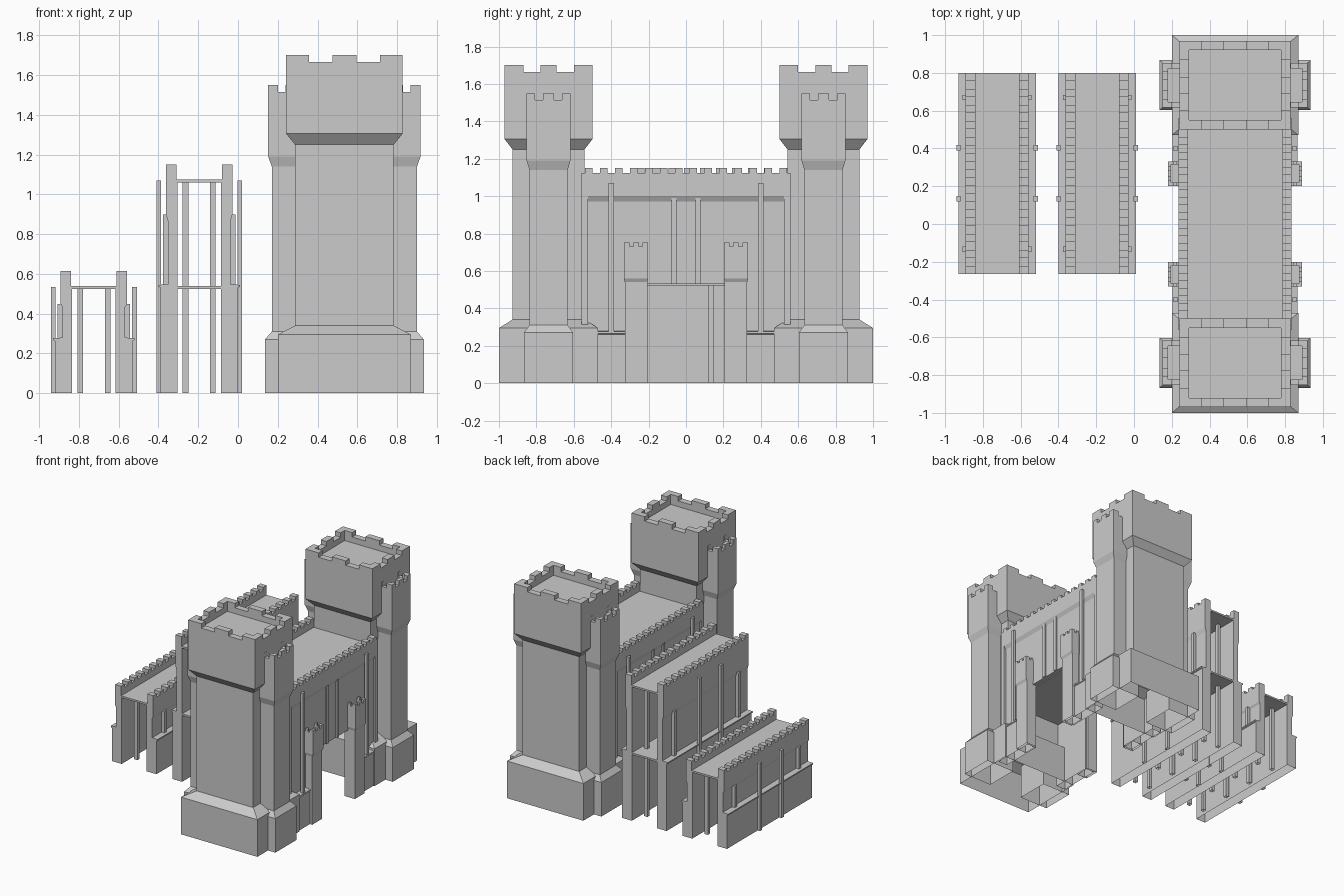
import bpy, bmesh

if "Cube" in bpy.data.objects:
    bpy.data.objects.remove(bpy.data.objects["Cube"])

stone = bpy.data.materials.new("grey stone")
stone.use_nodes = True
GREY = (0.6, 0.6, 0.6, 1)
stone.diffuse_color = GREY
stone.node_tree.nodes["Principled BSDF"].inputs["Base Color"].default_value = GREY


def finish(name, bm):
    bmesh.ops.recalc_face_normals(bm, faces=bm.faces)
    # hollow shells are open where they meet the ground
    floor = [f for f in bm.faces if all(v.co.z < 0.001 for v in f.verts)]
    bmesh.ops.delete(bm, geom=floor, context="FACES")
    mesh = bpy.data.meshes.new(name)
    bm.to_mesh(mesh)
    bm.free()
    mesh.materials.append(stone)
    ob = bpy.data.objects.new(name, mesh)
    bpy.context.collection.objects.link(ob)
    return ob


def add_box(bm, x0, x1, y0, y1, z0, z1):
    vs = bmesh.ops.create_cube(bm, size=1)["verts"]
    for v in vs:
        v.co = ((x0 + x1) / 2 + v.co.x * (x1 - x0),
                (y0 + y1) / 2 + v.co.y * (y1 - y0),
                (z0 + z1) / 2 + v.co.z * (z1 - z0))


def add_rings(bm, cx, cy, rings):
    """Loft rectangles given as (half width, half depth, height)."""
    last = None
    for hx, hy, z in rings:
        loop = [bm.verts.new((cx + sx * hx, cy + sy * hy, z))
                for sx, sy in ((-1, -1), (1, -1), (1, 1), (-1, 1))]
        if last:
            for i in range(4):
                j = (i + 1) % 4
                bm.faces.new((last[i], last[j], loop[j], loop[i]))
        else:
            bm.faces.new(loop)
        last = loop
    bm.faces.new(last)


def add_merlons(bm, cx, cy, hx, hy, t, z0, z1, corner, mid):
    """Corner blocks and a middle block on each side of a rectangular rim."""
    for sx in (-1, 1):
        for sy in (-1, 1):
            ex, ey = cx + sx * hx, cy + sy * hy
            add_box(bm, *sorted((ex, ex - sx * corner[0])), *sorted((ey, ey - sy * t)), z0, z1)
            add_box(bm, *sorted((ex, ex - sx * t)), *sorted((ey - sy * t, ey - sy * corner[1])), z0, z1)
        add_box(bm, *sorted((cx + sx * hx, cx + sx * (hx - t))), cy - mid[1], cy + mid[1], z0, z1)
        add_box(bm, cx - mid[0], cx + mid[0], *sorted((cy + sx * hy, cy + sx * (hy - t))), z0, z1)


def keep(name, cx, cy, base, shaft, head, levels, rim, t, floor, corner, mid):
    """Plinth, shaft, flared head and crenellated parapet."""
    z_base, z_shaft, z_corbel, z_head, top = levels
    bm = bmesh.new()
    add_rings(bm, cx, cy, [
        (*base, 0), (*base, z_base), (*shaft, z_shaft), (*shaft, z_corbel),
        (*head, z_head), (*head, rim),
        (head[0] - t, head[1] - t, rim), (head[0] - t, head[1] - t, floor)])
    add_merlons(bm, cx, cy, *head, t, rim, top, corner, mid)
    finish(name, bm)


def add_wall(bm, profile, cx, side, y0, y1):
    """Extrude a wall section along y; section is (distance from axis, z)."""
    a = [bm.verts.new((cx + side * d, y0, z)) for d, z in profile]
    b = [bm.verts.new((cx + side * d, y1, z)) for d, z in profile]
    bm.faces.new(a)
    bm.faces.new(b)
    for i in range(len(a)):
        j = (i + 1) % len(a)
        bm.faces.new((a[i], a[j], b[j], b[i]))


def add_crest(bm, cx, side, d0, d1, y0, y1, z0, z1, count):
    step = (y1 - y0) / (count - 0.5)
    for i in range(count):
        add_box(bm, *sorted((cx + side * d0, cx + side * d1)),
                y0 + i * step, y0 + i * step + step / 2, z0, z1)


# Gatehouse towers with a slimmer turret on each flank
GX = 0.535
for end, side_y in (("front", -1), ("back", 1)):
    keep(end + "_tower", GX, side_y * 0.735, (0.335, 0.265), (0.248, 0.193),
         (0.293, 0.235), (0.295, 0.34, 1.25, 1.305, 1.70), 1.665, 0.05, 1.62,
         (0.115, 0.10), (0.06, 0.043))
    for tag, s in (("right", -1), ("left", 1)):
        keep(end + "_" + tag + "_turret", GX + s * 0.275, side_y * 0.735,
             (0.125, 0.132), (0.09, 0.102), (0.108, 0.117),
             (0.27, 0.31, 1.14, 1.19, 1.55), 1.515, 0.028, 1.47,
             (0.05, 0.045), (0.02, 0.03))

# Curtain wall over the gate passage
upper = [(0.245, 0.53), (0.285, 0.53), (0.285, 0.97), (0.30, 1.0), (0.30, 1.125),
         (0.25, 1.125), (0.25, 1.07), (0.245, 1.07)]
lower = [(0.245, 0), (0.325, 0), (0.325, 0.26), (0.33, 0.265), (0.33, 0.275),
         (0.285, 0.28), (0.285, 0.53), (0.245, 0.53)]
for tag, s in (("right", -1), ("left", 1)):
    bm = bmesh.new()
    add_wall(bm, upper, GX, s, -0.56, 0.56)
    add_crest(bm, GX, s, 0.25, 0.30, -0.54, 0.54, 1.125, 1.15, 14)
    for y in (-1, 1):
        add_wall(bm, lower, GX, s, *sorted((y * 0.22, y * 0.56)))
        # end strips beside the towers
        add_box(bm, *sorted((GX + s * 0.28, GX + s * 0.30)),
                *sorted((y * 0.525, y * 0.56)), 0.27, 1.1)
    finish("curtain_wall_" + tag, bm)

    bm = bmesh.new()
    for y in (-0.40, 0.40):
        add_box(bm, *sorted((GX + s * 0.305, GX + s * 0.325)), y - 0.014, y + 0.014, 0.275, 1.07)
    for y in (-0.065, 0.065):
        add_box(bm, *sorted((GX + s * 0.28, GX + s * 0.298)), y - 0.013, y + 0.013, 0.53, 0.99)
    finish("curtain_columns_" + tag, bm)

    # small crenellated piers beside the gate
    for end, y in (("front", -0.267), ("back", 0.267)):
        bm = bmesh.new()
        add_rings(bm, GX + s * 0.30, y, [
            (0.045, 0.06, 0), (0.045, 0.06, 0.54), (0.055, 0.065, 0.56), (0.055, 0.065, 0.73),
            (0.038, 0.048, 0.73), (0.038, 0.048, 0.71)])
        add_merlons(bm, GX + s * 0.30, y, 0.055, 0.065, 0.017, 0.73, 0.752,
                    (0.03, 0.03), (0.01, 0.015))
        finish(end + "_" + tag + "_gate_pier", bm)

bm = bmesh.new()
for z in (0.535, 1.075):
    add_box(bm, GX - 0.25, GX + 0.25, -0.56, 0.56, z - 0.012, z)
finish("gatehouse_floors", bm)


# Free-standing wall sections, one storey and two storeys high
def wall_section(name, cx, h, floors):
    y0, y1 = -0.265, 0.80
    ledge, top = h * 0.5, h + 0.08
    section = [(0.11, 0), (0.195, 0), (0.195, ledge - 0.005), (0.205, ledge),
               (0.205, ledge + 0.01), (0.158, ledge + 0.012), (0.158, h * 0.81),
               (0.167, h * 0.84), (0.167, top - 0.025), (0.115, top - 0.025),
               (0.115, h), (0.11, h)]
    for tag, s in (("right", -1), ("left", 1)):
        bm = bmesh.new()
        add_wall(bm, section, cx, s, y0, y1)
        add_crest(bm, cx, s, 0.115, 0.167, y0, y1, top - 0.025, top, 13)
        finish(name + "_" + tag, bm)
        bm = bmesh.new()
        for y in (0.133, 0.403):
            add_box(bm, *sorted((cx + s * 0.193, cx + s * 0.216)), y - 0.014, y + 0.014, 0, h)
        for y in (-0.133, 0.67):
            add_box(bm, *sorted((cx + s * 0.155, cx + s * 0.182)), y - 0.014, y + 0.014, ledge, h * 0.84)
        for y in (-0.133, 0.133, 0.403, 0.67):
            add_box(bm, *sorted((cx + s * 0.055, cx + s * 0.083)), y - 0.014, y + 0.014, 0, h)
        finish(name + "_columns_" + tag, bm)
    bm = bmesh.new()
    for z in floors:
        add_box(bm, cx - 0.118, cx + 0.118, y0, y1, z - 0.01, z + 0.004)
    finish(name + "_floors", bm)


wall_section("low_wall", -0.725, 0.535, (0.535,))
wall_section("high_wall", -0.195, 1.07, (0.535, 1.07))
